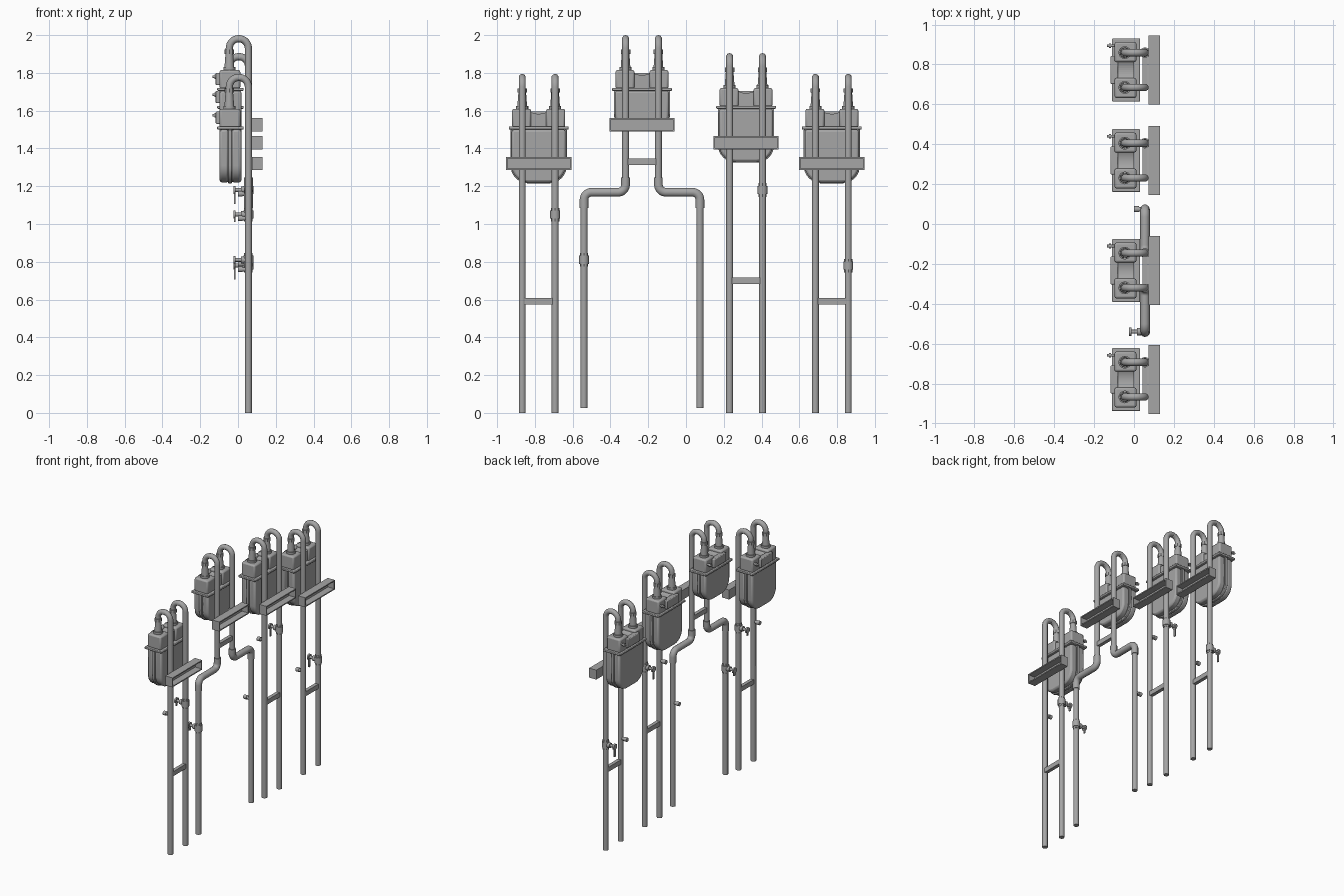
import bpy, bmesh, math
from mathutils import Vector

cube = bpy.data.objects.get("Cube")
if cube:
    bpy.data.objects.remove(cube, do_unlink=True)

grey = bpy.data.materials.new("painted grey metal")
grey.use_nodes = True
grey.diffuse_color = (0.38, 0.38, 0.38, 1)
grey.node_tree.nodes["Principled BSDF"].inputs["Base Color"].default_value = (0.38, 0.38, 0.38, 1)


def finish(name, bm, bevel=0, smooth=False):
    bmesh.ops.recalc_face_normals(bm, faces=bm.faces)
    mesh = bpy.data.meshes.new(name)
    bm.to_mesh(mesh)
    bm.free()
    obj = bpy.data.objects.new(name, mesh)
    bpy.context.collection.objects.link(obj)
    mesh.materials.append(grey)
    if bevel:
        mod = obj.modifiers.new("Bevel", 'BEVEL')
        mod.width, mod.segments, mod.limit_method = bevel, 2, 'ANGLE'
    if smooth:
        bpy.ops.object.select_all(action='DESELECT')
        obj.select_set(True)
        bpy.context.view_layer.objects.active = obj
        bpy.ops.object.shade_smooth_by_angle(angle=math.radians(35))
    return obj


def box(name, x, y, z, bevel=0):
    """Box from (low, high) ranges."""
    return prism(name, [(y[0], z[0]), (y[1], z[0]), (y[1], z[1]), (y[0], z[1])], x, bevel)


def prism(name, outline, x, bevel=0):
    """Extrude a y-z outline along x."""
    bm = bmesh.new()
    face = bm.faces.new([bm.verts.new((x[0], y, z)) for y, z in outline])
    new = bmesh.ops.extrude_face_region(bm, geom=[face])["geom"]
    bmesh.ops.translate(bm, vec=(x[1] - x[0], 0, 0),
                        verts=[v for v in new if isinstance(v, bmesh.types.BMVert)])
    return finish(name, bm, bevel, smooth=bevel > 0)


def rod(name, a, b, r, r2=None, sides=16):
    """Cylinder or cone between two points."""
    a, b = Vector(a), Vector(b)
    bm = bmesh.new()
    bmesh.ops.create_cone(bm, cap_ends=True, segments=sides, radius1=r,
                          radius2=r if r2 is None else r2, depth=(b - a).length)
    bmesh.ops.rotate(bm, verts=bm.verts, matrix=Vector((0, 0, 1)).rotation_difference(b - a).to_matrix())
    bmesh.ops.translate(bm, verts=bm.verts, vec=(a + b) / 2)
    return finish(name, bm, smooth=sides > 8)


def tube(name, corners, bend, r):
    """Round pipe along a path whose corners are filleted."""
    pts = [Vector(c) for c in corners]
    path = [pts[0]]
    for p, c, n in zip(pts, pts[1:], pts[2:]):
        u, v = (p - c).normalized(), (n - c).normalized()
        for i in range(9):
            t = i / 8 * math.pi / 2
            path.append(c + bend * (u * (1 - math.sin(t)) + v * (1 - math.cos(t))))
    path.append(pts[-1])
    curve = bpy.data.curves.new(name, 'CURVE')
    curve.dimensions = '3D'
    curve.bevel_depth, curve.bevel_resolution, curve.use_fill_caps = r, 3, True
    spline = curve.splines.new('POLY')
    spline.points.add(len(path) - 1)
    for point, co in zip(spline.points, path):
        point.co = (*co, 1)
    spline.use_smooth = True
    curve.materials.append(grey)
    obj = bpy.data.objects.new(name, curve)
    bpy.context.collection.objects.link(obj)
    return obj


def u_outline(cy, w, top, bottom, r):
    """Straight sides with a broadly rounded bottom."""
    pts = [(cy + w, top), (cy - w, top)]
    for side, start in ((-1, math.pi), (1, 1.5 * math.pi)):
        for i in range(9):
            a = start + i / 8 * math.pi / 2
            pts.append((cy + side * (w - r) + r * math.cos(a), bottom + r + r * math.sin(a)))
    return pts


PIPE_X, PORT_X, PIPE_R, HALF = 0.055, -0.046, 0.019, 0.087


def meter(tag, cy, dz, bottom):
    z = lambda h: h + dz
    low = z(bottom)
    # lower casing: two shells pinched on a protruding seam
    prism(tag + "_back_shell", u_outline(cy, 0.143, z(1.5), low + 0.005, 0.09), (-0.097, -0.05), 0.012)
    prism(tag + "_seam_rim", u_outline(cy, 0.149, z(1.5), low, 0.095), (-0.052, -0.032), 0.003)
    prism(tag + "_front_shell", u_outline(cy, 0.143, z(1.5), low + 0.005, 0.09), (-0.034, 0.018), 0.012)
    box(tag + "_flange", (-0.11, 0.03), (cy - 0.158, cy + 0.158), (z(1.5), z(1.516)), 0.004)
    # upper casing: two port blocks joined by a dipped, narrower waist
    dip = [(cy + 0.06 * i / 6, z(1.583 + 0.02 * (i / 6) ** 2)) for i in range(-6, 7)]
    prism(tag + "_waist", [(cy + 0.06, z(1.51)), (cy - 0.06, z(1.51))] + dip, (-0.082, 0.0), 0)
    box(tag + "_index_box", (-0.118, -0.08), (cy - 0.07, cy + 0.07), (z(1.53), z(1.595)), 0.005)
    rod(tag + "_seal_pin", (-0.085, cy + 0.122, z(1.575)), (-0.135, cy + 0.122, z(1.575)), 0.007)
    rod(tag + "_seal_pin_head", (-0.115, cy + 0.122, z(1.575)), (-0.125, cy + 0.122, z(1.575)), 0.012)
    for side in (-1, 1):
        y = cy + side * HALF
        yb = cy + side * 0.09
        box(tag + "_port_block", (-0.098, 0.012), (yb - 0.05, yb + 0.05), (z(1.51), z(1.61)), 0.01)
        # port collar, nozzle and union nut
        rod(tag + "_port_collar", (PORT_X, y, z(1.605)), (PORT_X, y, z(1.625)), 0.032)
        rod(tag + "_nozzle", (PORT_X, y, z(1.62)), (PORT_X, y, z(1.70)), 0.026, 0.02)
        rod(tag + "_union_nut", (PORT_X, y, z(1.695)), (PORT_X, y, z(1.718)), 0.025, sides=8)
    # wall channel, open on its outer side
    a, b, c, d, t = cy - 0.173, cy + 0.173, z(1.285), z(1.355), 0.008
    box(tag + "_channel_web", (0.073, 0.081), (a, b), (c, d))
    for lo, hi in ((c, c + t), (d - t, d)):
        box(tag + "_channel_lip", (0.08, 0.131), (a, b), (lo, hi))
    for lo, hi in ((a, a + t), (b - t, b)):
        box(tag + "_channel_end", (0.08, 0.131), (lo, hi), (c + t, d - t))


def gooseneck(tag, y, dz, foot):
    top = 1.776 + dz
    tube(tag + "_pipe", [(PORT_X, y, 1.62 + dz), (PORT_X, y, top), (PIPE_X, y, top), (PIPE_X, y, foot)],
         0.0504, PIPE_R)


def valve(tag, y, z, lever):
    rod(tag + "_valve_body", (PIPE_X, y, z - 0.022), (PIPE_X, y, z + 0.022), 0.026)
    for s in (-1, 1):
        rod(tag + "_valve_nut", (PIPE_X, y, z + s * 0.02), (PIPE_X, y, z + s * 0.036), 0.022, sides=8)
    rod(tag + "_valve_bonnet", (PIPE_X, y, z), (0.015, y, z), 0.019)
    rod(tag + "_valve_stem", (0.02, y, z), (-0.02, y, z), 0.01)
    rod(tag + "_valve_cap", (-0.012, y, z), (-0.024, y, z), 0.021)
    box(tag + "_valve_lever", (-0.022, -0.013), (y - 0.008, y + 0.008), (z - lever, z + 0.02), 0.002)


def stub(tag, y, z):
    rod(tag + "_test_stub", (PIPE_X, y, z), (0.015, y, z), 0.011)
    rod(tag + "_test_cap", (0.024, y, z), (0.0, y, z), 0.015)


def brace(tag, cy, z):
    box(tag + "_brace", (0.042, 0.068), (cy - HALF, cy + HALF), (z - 0.017, z + 0.017))


# straight-piped meters: name, centre, height offset, valve side, valve and brace height
for tag, cy, dz, valve_z, brace_z, lever in (
        ("first", -0.78, 0, 1.05, 0.59, 0.04),
        ("third", 0.318, 0.11, 1.18, 0.70, 0.075),
        ("fourth", 0.772, 0, 0.78, 0.59, 0.075)):
    meter(tag, cy, dz, 1.215)
    for side in (-1, 1):
        gooseneck(tag, cy + side * HALF, dz, 0)
    valve(tag, cy + HALF, valve_z, lever)
    stub(tag, cy - HALF, valve_z - 0.02)
    brace(tag, cy, brace_z)

# second meter: shorter casing, pipes stepping outward below it
cy, dz = -0.233, 0.205
meter("second", cy, dz, 1.285)
brace("second", cy, 1.33)
for side in (-1, 1):
    y, out = cy + side * HALF, cy + side * 0.307
    gooseneck("second", y, dz, 1.2)
    tube("second_offset_bend", [(PIPE_X, y, 1.245), (PIPE_X, y, 1.168), (PIPE_X, out, 1.168), (PIPE_X, out, 1.085)],
         0.04, 0.024)
    rod("second_drop_pipe", (PIPE_X, out, 1.1), (PIPE_X, out, 0.025), PIPE_R)
valve("second", cy - 0.307, 0.81, 0.04)
stub("second", cy + 0.307, 0.79)
